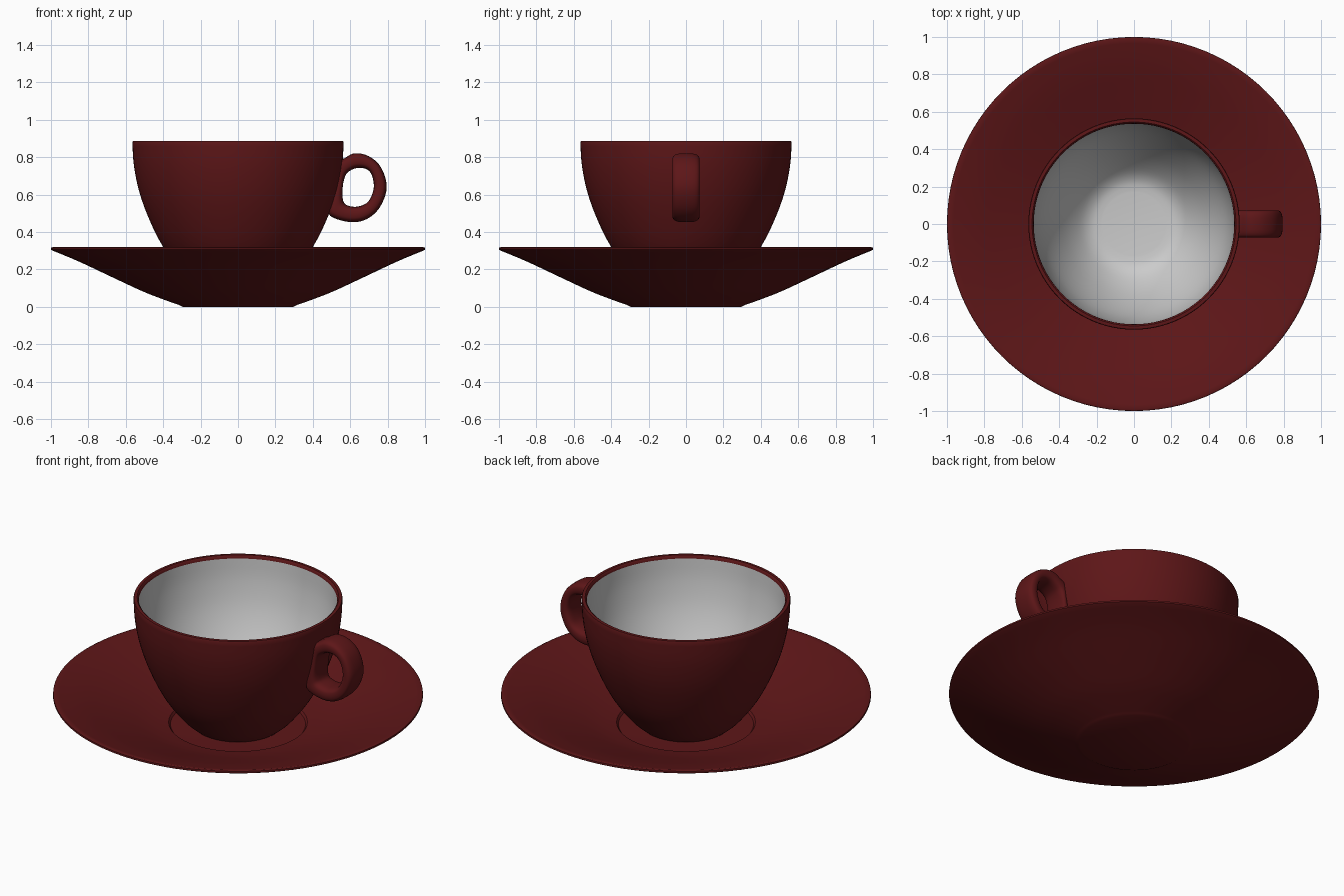
import bpy, bmesh, math
from mathutils import Vector

if "Cube" in bpy.data.objects:
    bpy.data.objects.remove(bpy.data.objects["Cube"])

red = bpy.data.materials.new("dark_red_glaze")
red.diffuse_color = (0.11, 0.008, 0.009, 1)
red.use_nodes = True
red.node_tree.nodes["Principled BSDF"].inputs["Base Color"].default_value = red.diffuse_color


def smooth_path(pts, steps=4, closed=False):
    """Catmull-Rom curve through 2D points."""
    n, out = len(pts), []
    get = (lambda i: Vector(pts[i % n])) if closed else (lambda i: Vector(pts[max(0, min(n - 1, i))]))
    for i in range(n if closed else n - 1):
        a, b, c, d = (get(i + k) for k in (-1, 0, 1, 2))
        for s in range(steps):
            t = s / steps
            out.append(0.5 * (2 * b + (c - a) * t + (2 * a - 5 * b + 4 * c - d) * t * t
                              + (3 * b - a - 3 * c + d) * t ** 3))
    return out if closed else out + [get(n - 1)]


def finish(name, bm, mat, angle=40):
    bmesh.ops.remove_doubles(bm, verts=bm.verts, dist=1e-5)
    mesh = bpy.data.meshes.new(name)
    bm.to_mesh(mesh)
    bm.free()
    ob = bpy.data.objects.new(name, mesh)
    bpy.context.collection.objects.link(ob)
    if mat:
        mesh.materials.append(mat)
    bpy.ops.object.select_all(action='DESELECT')
    ob.select_set(True)
    bpy.context.view_layer.objects.active = ob
    bpy.ops.object.shade_smooth_by_angle(angle=math.radians(angle))
    return ob


def lathe(name, profile, mat, segs=96):
    """Spin an (r, z) profile listed from outside-bottom to inside-top."""
    bm = bmesh.new()
    vs = [bm.verts.new((p[0], 0, p[1])) for p in profile]
    es = [bm.edges.new(pair) for pair in zip(vs, vs[1:])]
    bmesh.ops.spin(bm, geom=vs + es, cent=(0, 0, 0), axis=(0, 0, 1),
                   angle=2 * math.pi, steps=segs, use_merge=True)
    bmesh.ops.remove_doubles(bm, verts=bm.verts, dist=1e-5)
    bmesh.ops.recalc_face_normals(bm, faces=bm.faces)
    return finish(name, bm, mat)


# Saucer: flat foot, flared underside, thin rim, shallow well under the cup
under = smooth_path([(0.31, 0.008), (0.40, 0.04), (0.51, 0.083), (0.68, 0.162), (0.85, 0.242), (0.992, 0.301)])
top = smooth_path([(0.99, 0.32), (0.85, 0.285), (0.68, 0.23), (0.50, 0.172), (0.375, 0.145)])
lathe("saucer", [(0, 0), (0.295, 0)] + under + [(1.0, 0.306), (0.999, 0.316)] + top
      + [(0.365, 0.132), (0, 0.13)], red)

# Cup outside with rolled rim
outer = smooth_path([(0.245, 0.14), (0.31, 0.2), (0.40, 0.32), (0.47, 0.457),
                     (0.525, 0.605), (0.556, 0.75), (0.565, 0.88)])
lathe("cup_body", [(0, 0.131), (0.23, 0.131)] + outer
      + [(0.562, 0.887), (0.545, 0.888), (0.538, 0.882), (0.536, 0.87)], red)

# Pale cup lining; faces point into the bowl
inner = smooth_path([(0.17, 0.18), (0.23, 0.192), (0.29, 0.235), (0.365, 0.33),
                     (0.44, 0.465), (0.495, 0.605), (0.526, 0.75), (0.536, 0.87)])
lining = lathe("cup_lining", [(0, 0.18)] + inner, None)
if min(lining.data.polygons, key=lambda p: p.center.z).normal.z < 0:
    lining.data.flip_normals()

# Handle: rounded section swept between an outer and an inner loop
outer_loop = [(0.535, 0.77), (0.57, 0.795), (0.625, 0.821), (0.70, 0.805), (0.765, 0.745), (0.795, 0.64),
              (0.76, 0.535), (0.69, 0.47), (0.60, 0.453), (0.495, 0.485), (0.49, 0.54), (0.52, 0.65)]
inner_loop = [(0.57, 0.69), (0.59, 0.722), (0.635, 0.742), (0.685, 0.737), (0.715, 0.705), (0.726, 0.64),
              (0.705, 0.575), (0.67, 0.545), (0.62, 0.535), (0.575, 0.548), (0.56, 0.58), (0.56, 0.64)]
K, HALF = 24, 0.073
bm = bmesh.new()
rings = []
for o, i in zip(smooth_path(outer_loop, 5, True), smooth_path(inner_loop, 5, True)):
    mid, half, ring = (o + i) / 2, (o - i) / 2, []
    for k in range(K):
        c, s = math.cos(2 * math.pi * k / K), math.sin(2 * math.pi * k / K)
        u, v = (math.copysign(abs(w) ** 0.65, w) for w in (c, s))
        p = mid + half * u
        ring.append(bm.verts.new((p.x, HALF * v, p.y)))
    rings.append(ring)
for j, a in enumerate(rings):
    b = rings[(j + 1) % len(rings)]
    for k in range(K):
        bm.faces.new((a[k], a[(k + 1) % K], b[(k + 1) % K], b[k]))
bmesh.ops.recalc_face_normals(bm, faces=bm.faces)
finish("handle", bm, red, 60)
